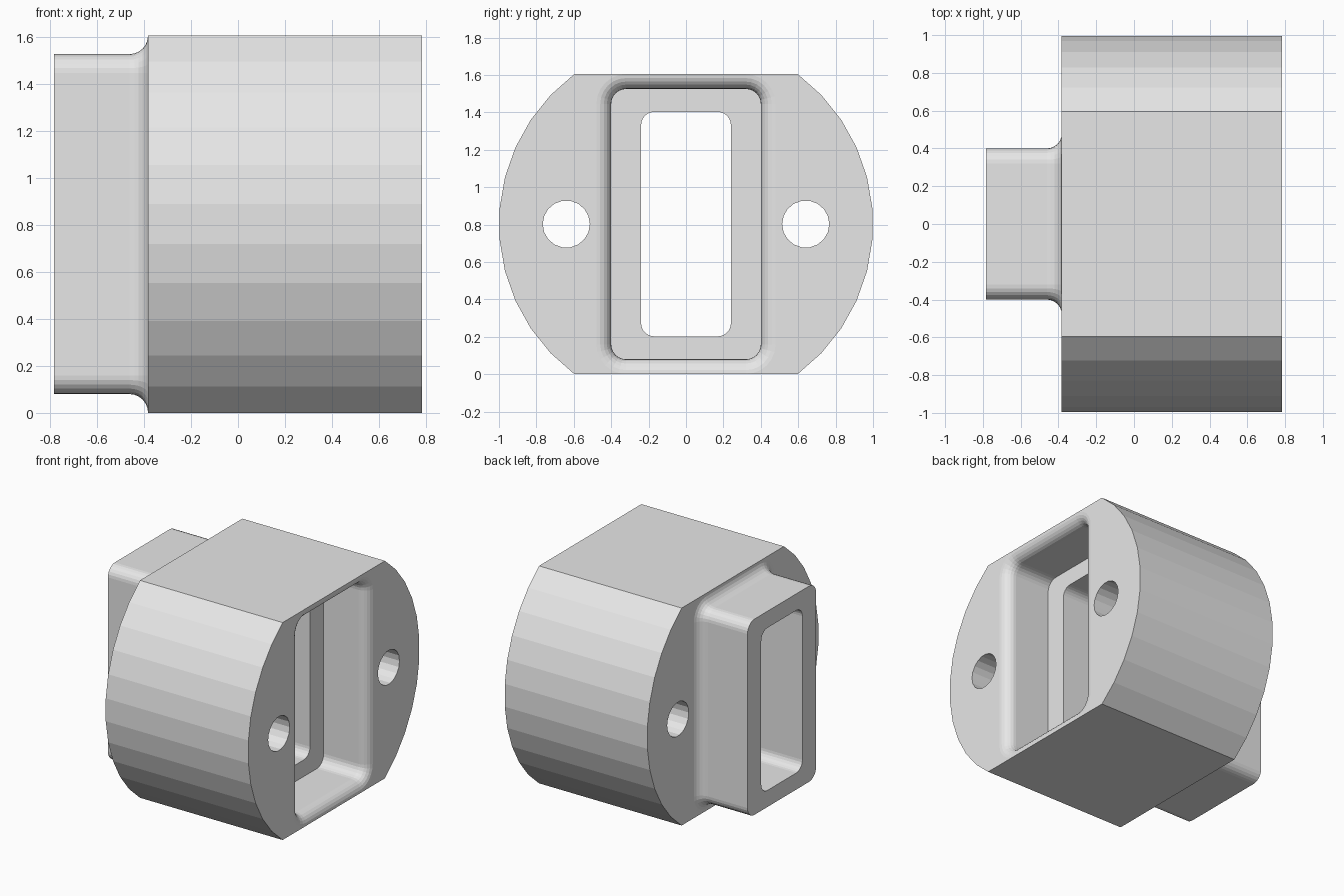
import bpy, bmesh
from math import sin, cos, pi, asin

cube = bpy.data.objects.get("Cube")
if cube:
    bpy.data.objects.remove(cube, do_unlink=True)

# Main dimensions
END = 0.7825            # half of the full length
FACE = -0.3825          # face the plug stands on
MID = 0.8025            # height of the centre line
FILLET = 0.079
PLUG = (0.40, 0.7225, 0.08)    # half width, half height, corner radius
SLOT = (0.24, 0.60, 0.07)

grey = bpy.data.materials.new("light_grey")
grey.use_nodes = True
grey.diffuse_color = (0.8, 0.8, 0.8, 1)
grey.node_tree.nodes["Principled BSDF"].inputs["Base Color"].default_value = (0.8, 0.8, 0.8, 1)


def rounded_rect(size, grow=0.0, steps=6):
    """Cross-section in y and z, optionally offset outward."""
    w, h, r = size
    points = []
    for corner, (sy, sz) in enumerate([(1, 1), (-1, 1), (-1, -1), (1, -1)]):
        for i in range(steps + 1):
            a = (corner + i / steps) * pi / 2
            points.append((sy * (w - r) + (r + grow) * cos(a),
                           sz * (h - r) + (r + grow) * sin(a)))
    return points


def circle(y, radius, sides=18):
    return [(y + radius * cos(2 * pi * i / sides), radius * sin(2 * pi * i / sides))
            for i in range(sides)]


def loft(name, sections):
    """Closed solid through (x, outline) sections."""
    bm = bmesh.new()
    rings = [[bm.verts.new((x, y, MID + z)) for y, z in outline] for x, outline in sections]
    for a, b in zip(rings, rings[1:]):
        for i in range(len(a)):
            j = (i + 1) % len(a)
            bm.faces.new((a[i], a[j], b[j], b[i]))
    bm.faces.new(rings[0])
    bm.faces.new(rings[-1])
    bmesh.ops.recalc_face_normals(bm, faces=bm.faces)
    mesh = bpy.data.meshes.new(name)
    bm.to_mesh(mesh)
    bm.free()
    mesh.materials.append(grey)
    obj = bpy.data.objects.new(name, mesh)
    bpy.context.collection.objects.link(obj)
    return obj


def flared(name, start, face, finish):
    """Rounded block whose sides sweep outward into a face."""
    sections = [(start, rounded_rect(PLUG))]
    for i in range(7):
        t = i / 6 * pi / 2
        sections.append((face - FILLET + FILLET * sin(t),
                         rounded_rect(PLUG, FILLET * (1 - cos(t)))))
    sections.append((finish, rounded_rect(PLUG, FILLET)))
    return loft(name, sections)


def combine(target, tool, operation):
    tool.hide_render = True
    mod = target.modifiers.new(operation.lower(), "BOOLEAN")
    mod.operation = operation
    mod.solver = "EXACT"
    mod.object = tool
    bpy.context.view_layer.update()
    graph = bpy.context.evaluated_depsgraph_get()
    result = bpy.data.meshes.new_from_object(target.evaluated_get(graph))
    target.modifiers.clear()
    target.data = result
    bpy.data.objects.remove(tool, do_unlink=True)


# Round body with flat top and bottom
limit = asin(MID)
side = [-limit + 2 * limit * i / 11 for i in range(12)]
outline = [(cos(a), sin(a)) for a in side] + [(-cos(a), -sin(a)) for a in side]
body = loft("socket_body", [(FACE, outline), (END, outline)])

# Plug with a filleted foot
combine(body, flared("plug", -END, FACE, FACE + 0.1), "UNION")

# Matching socket with a flared mouth
combine(body, flared("socket_cutter", 0.42, END, END + 0.1), "DIFFERENCE")

# Slot through the whole length
slot = rounded_rect(SLOT)
combine(body, loft("slot_cutter", [(-1, slot), (1, slot)]), "DIFFERENCE")

# Bolt holes on both sides
for y in (-0.64, 0.64):
    hole = circle(y, 0.126)
    combine(body, loft("hole_cutter", [(-1, hole), (1, hole)]), "DIFFERENCE")

body.data.polygons.foreach_set("use_smooth", [False] * len(body.data.polygons))
